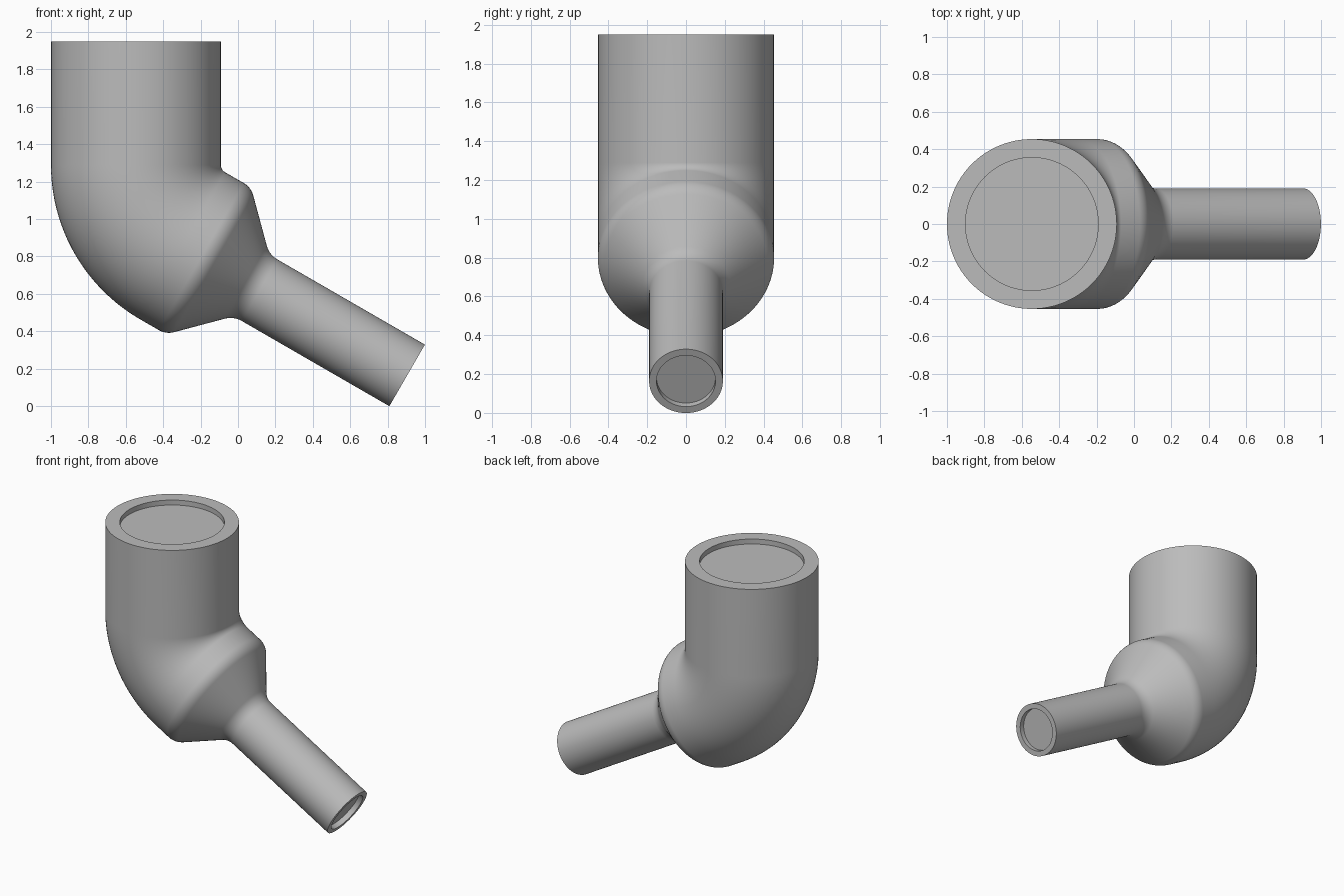
import bpy, bmesh, math
from mathutils import Vector

cube = bpy.data.objects.get("Cube")
if cube:
    bpy.data.objects.remove(cube)

SEGMENTS = 96
BIG_R, SMALL_R = 0.454, 0.19
BIG_BORE, SMALL_BORE = 0.355, 0.152
RECESS = 0.037
TOP_Z, BEND_Z, BEND_R = 1.95, 1.29, 0.5
TURN = math.radians(60)
CENTRE_X = -0.546

# Distances along the centre line
bend_start = TOP_Z - BEND_Z
bend_end = bend_start + BEND_R * TURN
shoulder = bend_end + 0.16
neck = shoulder + 0.265
tip = bend_end + 1.386


def centre_line(s):
    """Point and direction of the bent centre line at distance s."""
    if s < bend_start:
        return Vector((CENTRE_X, 0, TOP_Z - s)), Vector((0, 0, -1))
    a = min((s - bend_start) / BEND_R, TURN)
    point = Vector((CENTRE_X + BEND_R * (1 - math.cos(a)), 0,
                    BEND_Z - BEND_R * math.sin(a)))
    along = Vector((math.sin(a), 0, -math.cos(a)))
    return point + along * max(0, s - bend_end), along


def rounded(before, corner, after, reach, steps=10):
    """Arc that replaces a profile corner, starting reach away from it."""
    before, corner, after = Vector(before), Vector(corner), Vector(after)
    d1, d2 = (before - corner).normalized(), (after - corner).normalized()
    half = d1.angle(d2) / 2
    radius = reach * math.tan(half)
    middle = corner + (d1 + d2).normalized() * reach / math.cos(half)
    start, end = corner + d1 * reach - middle, corner + d2 * reach - middle
    sweep = math.pi - 2 * half
    points = []
    for i in range(steps + 1):
        t = i / steps
        p = (start * math.sin((1 - t) * sweep) + end * math.sin(t * sweep)) / math.sin(sweep)
        points.append(tuple(middle + p.normalized() * radius))
    return points


# Profile as (distance, radius): recess, wall, bend, cone, spout, recess
bend_steps = 32
profile = [(RECESS, BIG_BORE), (0, BIG_BORE), (0, BIG_R)]
profile += [(bend_start + BEND_R * TURN * i / bend_steps, BIG_R)
            for i in range(bend_steps + 1)]
a, b = (shoulder, BIG_R), (neck, SMALL_R)
profile += rounded((bend_end, BIG_R), a, b, 0.045)
profile += rounded(a, b, (tip, SMALL_R), 0.05)
profile += [(tip, SMALL_R), (tip, SMALL_BORE), (tip - RECESS, SMALL_BORE)]

# Sweep the profile into one closed skin
bm = bmesh.new()
rings = []
for s, r in profile:
    point, along = centre_line(s)
    side = Vector((0, 1, 0))
    across = side.cross(along)
    rings.append([bm.verts.new(point + r * (across * math.cos(t) + side * math.sin(t)))
                  for t in (math.tau * k / SEGMENTS for k in range(SEGMENTS))])
for r1, r2 in zip(rings, rings[1:]):
    for k in range(SEGMENTS):
        n = (k + 1) % SEGMENTS
        bm.faces.new((r1[k], r1[n], r2[n], r2[k]))
bm.faces.new(rings[0])
bm.faces.new(rings[-1])
bmesh.ops.recalc_face_normals(bm, faces=bm.faces)

mesh = bpy.data.meshes.new("reducing_elbow_pipe")
bm.to_mesh(mesh)
bm.free()
pipe = bpy.data.objects.new("reducing_elbow_pipe", mesh)
bpy.context.collection.objects.link(pipe)

# Plain grey material
grey = bpy.data.materials.new("grey")
grey.use_nodes = True
colour = (0.5, 0.5, 0.5, 1)
grey.diffuse_color = colour
grey.node_tree.nodes["Principled BSDF"].inputs["Base Color"].default_value = colour
mesh.materials.append(grey)

# Smooth walls with crisp rims
bpy.ops.object.select_all(action='DESELECT')
pipe.select_set(True)
bpy.context.view_layer.objects.active = pipe
bpy.ops.object.shade_smooth_by_angle(angle=math.radians(35))
